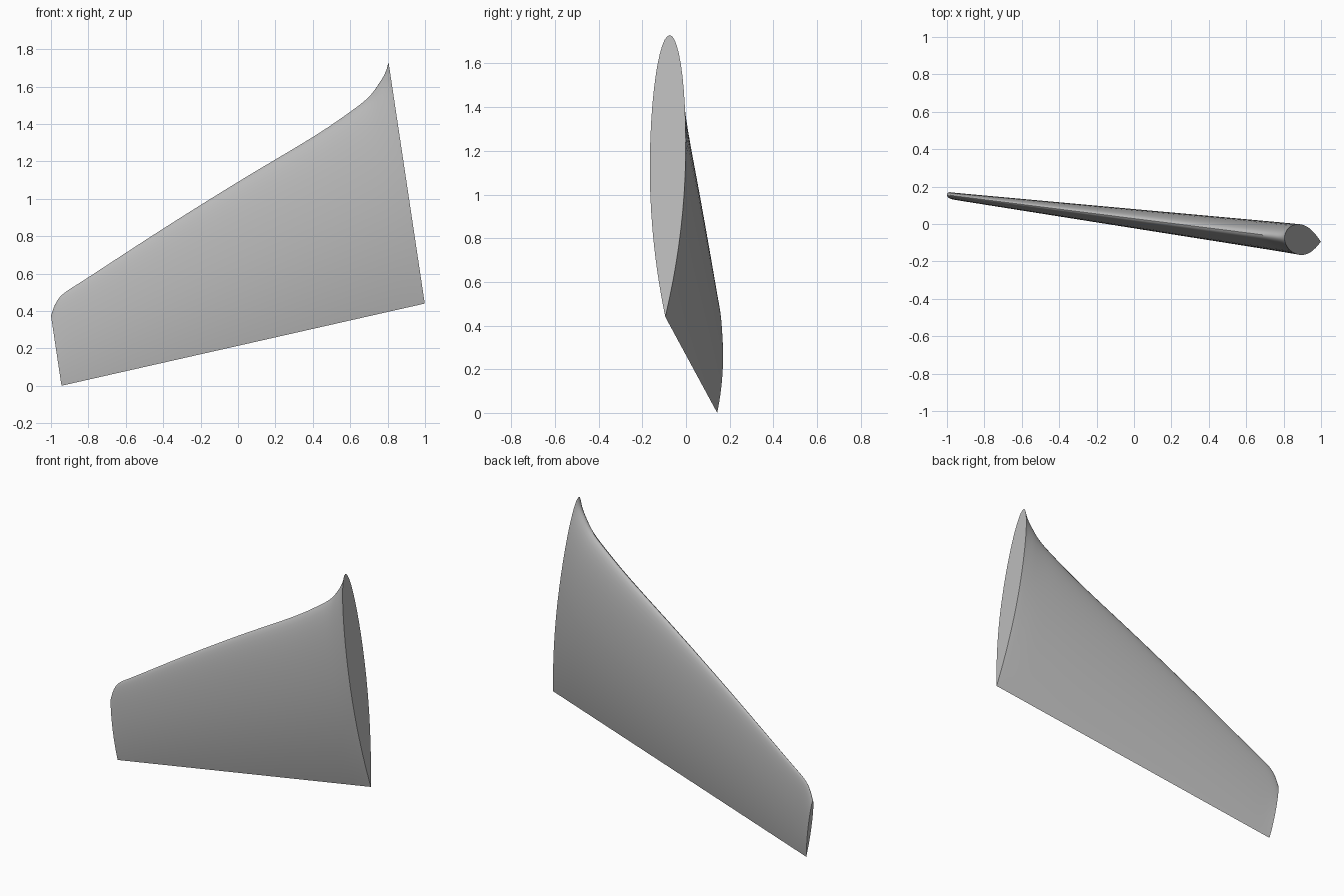
import bpy, bmesh, math
from mathutils import Vector

cube = bpy.data.objects.get("Cube")
if cube:
    bpy.data.objects.remove(cube, do_unlink=True)

# Single flat colour
grey = bpy.data.materials.new("plain_grey")
grey.use_nodes = True
colour = (0.5, 0.5, 0.5, 1)
grey.diffuse_color = colour
grey.node_tree.nodes["Principled BSDF"].inputs["Base Color"].default_value = colour

# Leading edge outline (x, z) from tip to root, with rounded tip and root fillet
EDGE = [(-1, .375), (-.975, .44), (-.93, .495), (-.8, .58), (-.4, .84), (0, 1.09),
        (.4, 1.33), (.6, 1.465), (.7, 1.545), (.76, 1.625), (.79, 1.68), (.805, 1.73)]
TIP_TRAIL = Vector((-.945, .143, 0))
ROOT_TRAIL = Vector((1, -.095, .44))
SWEEP = .15
STEPS, HALF = 6, 24


def lerp(a, b, t):
    return a + (b - a) * t


def catmull(p, q, r, s, t):
    return .5 * (2*q + (r - p)*t + (2*p - 5*q + 4*r - s)*t*t + (3*q - p - 3*r + s)*t**3)


def smooth_path(points):
    pts = [Vector(p) for p in points]
    pts = [2*pts[0] - pts[1]] + pts + [2*pts[-1] - pts[-2]]
    path = [catmull(*pts[i:i + 4], k / STEPS)
            for i in range(len(pts) - 3) for k in range(STEPS)]
    return path + [pts[-2]]


def fullness(u):
    # Elliptical nose, parabolic taper to a sharp trailing edge
    crest = .43
    if u < crest:
        return math.sqrt(max(0, 1 - ((crest - u) / crest)**2))
    return 1 - ((u - crest) / (1 - crest))**2


def section(x, z):
    span = ROOT_TRAIL - TIP_TRAIL
    t = (x - TIP_TRAIL.x + SWEEP * z) / (span.x + SWEEP * span.z)
    t = min(1, max(0, t))
    trail = TIP_TRAIL + span * t
    lead = Vector((x, trail.y + lerp(.014, .02, t), z))
    half_thick = lerp(.018, .082, t)
    ring = []
    for i in range(2 * HALF):
        a = math.pi * i / HALF
        u = (1 - math.cos(a)) / 2
        side = 1 if i < HALF else -1
        p = lead.lerp(trail, u)
        p.y += side * half_thick * fullness(u)
        ring.append(p)
    return ring


# Wing skin lofted through the sections, closed by flat caps
bm = bmesh.new()
rings = [[bm.verts.new(p) for p in section(x, z)] for x, z in smooth_path(EDGE)]
for a, b in zip(rings, rings[1:]):
    for i in range(len(a)):
        j = (i + 1) % len(a)
        bm.faces.new((a[i], a[j], b[j], b[i]))
bm.faces.new(rings[0])
bm.faces.new(rings[-1])
bmesh.ops.recalc_face_normals(bm, faces=bm.faces)

mesh = bpy.data.meshes.new("wing")
bm.to_mesh(mesh)
bm.free()
mesh.materials.append(grey)
wing = bpy.data.objects.new("wing", mesh)
bpy.context.collection.objects.link(wing)
bpy.ops.object.select_all(action='DESELECT')
wing.select_set(True)
bpy.context.view_layer.objects.active = wing
bpy.ops.object.shade_smooth_by_angle(angle=math.radians(40))
